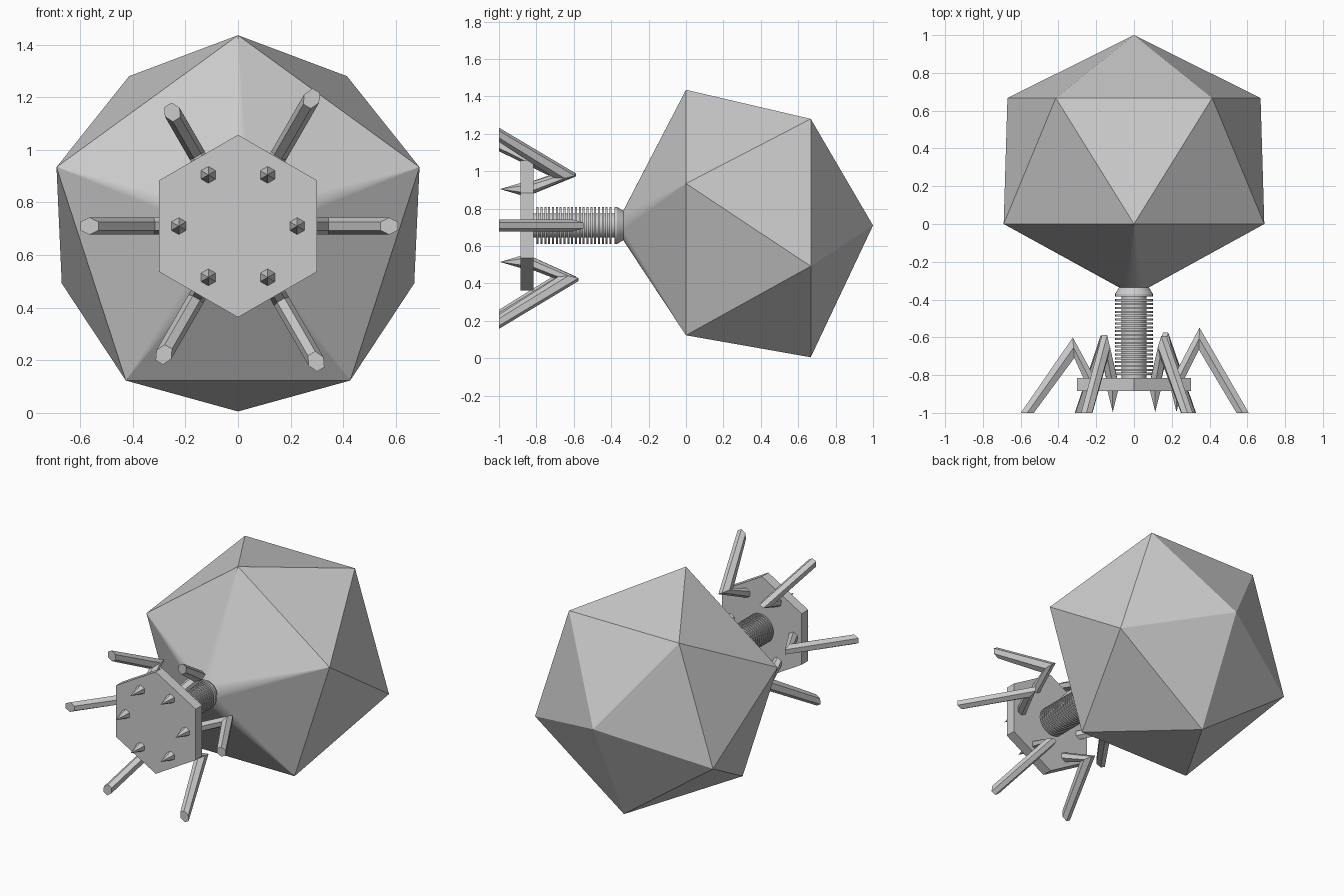
import bpy, bmesh
from math import sin, cos, radians, pi, atan2
from mathutils import Vector, Matrix

if "Cube" in bpy.data.objects:
    bpy.data.objects.remove(bpy.data.objects["Cube"], do_unlink=True)

ZC = 0.71  # height of the long axis

grey = bpy.data.materials.new("plain_grey")
grey.use_nodes = True
colour = (0.6, 0.6, 0.6, 1)
grey.diffuse_color = colour
grey.node_tree.nodes["Principled BSDF"].inputs["Base Color"].default_value = colour


def polar(radius, degrees, y):
    """Point around the long axis; 0 degrees is +x, 90 is up."""
    a = radians(degrees)
    return Vector((radius * cos(a), y, ZC + radius * sin(a)))


def finish(name, bm, smooth=False):
    bmesh.ops.recalc_face_normals(bm, faces=bm.faces)
    mesh = bpy.data.meshes.new(name)
    bm.to_mesh(mesh)
    bm.free()
    mesh.materials.append(grey)
    obj = bpy.data.objects.new(name, mesh)
    bpy.context.collection.objects.link(obj)
    if smooth:
        bpy.ops.object.select_all(action="DESELECT")
        obj.select_set(True)
        bpy.context.view_layer.objects.active = obj
        bpy.ops.object.shade_smooth_by_angle(angle=radians(30))
    return obj


def loft(bm, rings):
    """Skin matching rings of points and cap both ends."""
    loops = [[bm.verts.new(p) for p in ring] for ring in rings]
    n = len(loops[0])
    for a, b in zip(loops, loops[1:]):
        for i in range(n):
            j = (i + 1) % n
            bm.faces.new((a[i], a[j], b[j], b[i]))
    bm.faces.new(loops[0][::-1])
    bm.faces.new(loops[-1])


def turned(name, profile, sides, start=0, smooth=False):
    """Profile of (radius, y) pairs spun round the long axis."""
    bm = bmesh.new()
    loft(bm, [[polar(r, start + 360 * i / sides, y) for i in range(sides)]
              for r, y in profile])
    return finish(name, bm, smooth)


# Head: twenty-sided shell whose front point flows into a round neck
bm = bmesh.new()
bm.verts.new((0, 1, ZC))
for i in range(5):
    bm.verts.new(polar(0.7045, -90 + 72 * i, 0.667))
    bm.verts.new(polar(0.7255, 90 + 72 * i, 0))
for i in range(60):
    bm.verts.new(polar(0.08, 6 * i, -0.335))
bmesh.ops.convex_hull(bm, input=bm.verts)
finish("head", bm)

# Collar and tail core
turned("collar", [(0.075, -0.33), (0.1, -0.37), (0.1, -0.383)], 32, smooth=True)
turned("tail_core", [(0.065, -0.36), (0.065, -0.82)], 32, smooth=True)

# Tail rings
PITCH = 0.0205
for i in range(20):
    y = -0.398 - i * PITCH
    turned(f"tail_ring_{i + 1}", [(0.1, y), (0.1, y - 0.011)], 32, smooth=True)

# Base plate
turned("base_plate", [(0.347, -0.815), (0.347, -0.885)], 6, start=90)

# Spikes under the base plate
for i in range(6):
    bm = bmesh.new()
    bmesh.ops.create_cone(bm, cap_ends=True, segments=6, radius1=0.035,
                          radius2=0, depth=0.12)
    place = Matrix.Translation(polar(0.225, 60 * i, -0.935))
    bmesh.ops.transform(bm, verts=bm.verts,
                        matrix=place @ Matrix.Rotation(pi / 2, 4, "X"))
    finish(f"spike_{i + 1}", bm)


# Legs: six-sided bars, mitred at the knee and cut flat at the foot
def leg(name, degrees, knee_r, knee_y, foot_r):
    hip_r, hip_y, foot_y, thick = 0.225, -0.84, -1.0, 0.0325
    lean_in = atan2(knee_r - hip_r, knee_y - hip_y)
    lean_out = atan2(foot_r - knee_r, knee_y - foot_y)
    half = (lean_in + lean_out) / 2
    tilt = (lean_out - lean_in) / 2
    a = radians(degrees)
    side = Vector((-sin(a), 0, cos(a)))
    hip, knee, foot = [], [], []
    for i in range(6):
        t = radians(90 + 60 * i)
        u, w = thick * cos(t), side * thick * sin(t)
        k = u / sin(half)
        hip.append(polar(hip_r - u / cos(lean_in), degrees, hip_y) + w)
        knee.append(polar(knee_r + k * sin(tilt), degrees, knee_y + k * cos(tilt)) + w)
        foot.append(polar(foot_r + u / cos(lean_out), degrees, foot_y) + w)
    bm = bmesh.new()
    loft(bm, [hip, knee, foot])
    finish(name, bm)


leg("left_leg", 0, 0.345, -0.607, 0.575)
leg("upper_left_leg", 60, 0.31, -0.65, 0.56)
leg("upper_right_leg", 120, 0.31, -0.652, 0.5)
leg("right_leg", 180, 0.32, -0.655, 0.565)
leg("lower_right_leg", 240, 0.32, -0.645, 0.564)
leg("lower_left_leg", 300, 0.33, -0.63, 0.594)
